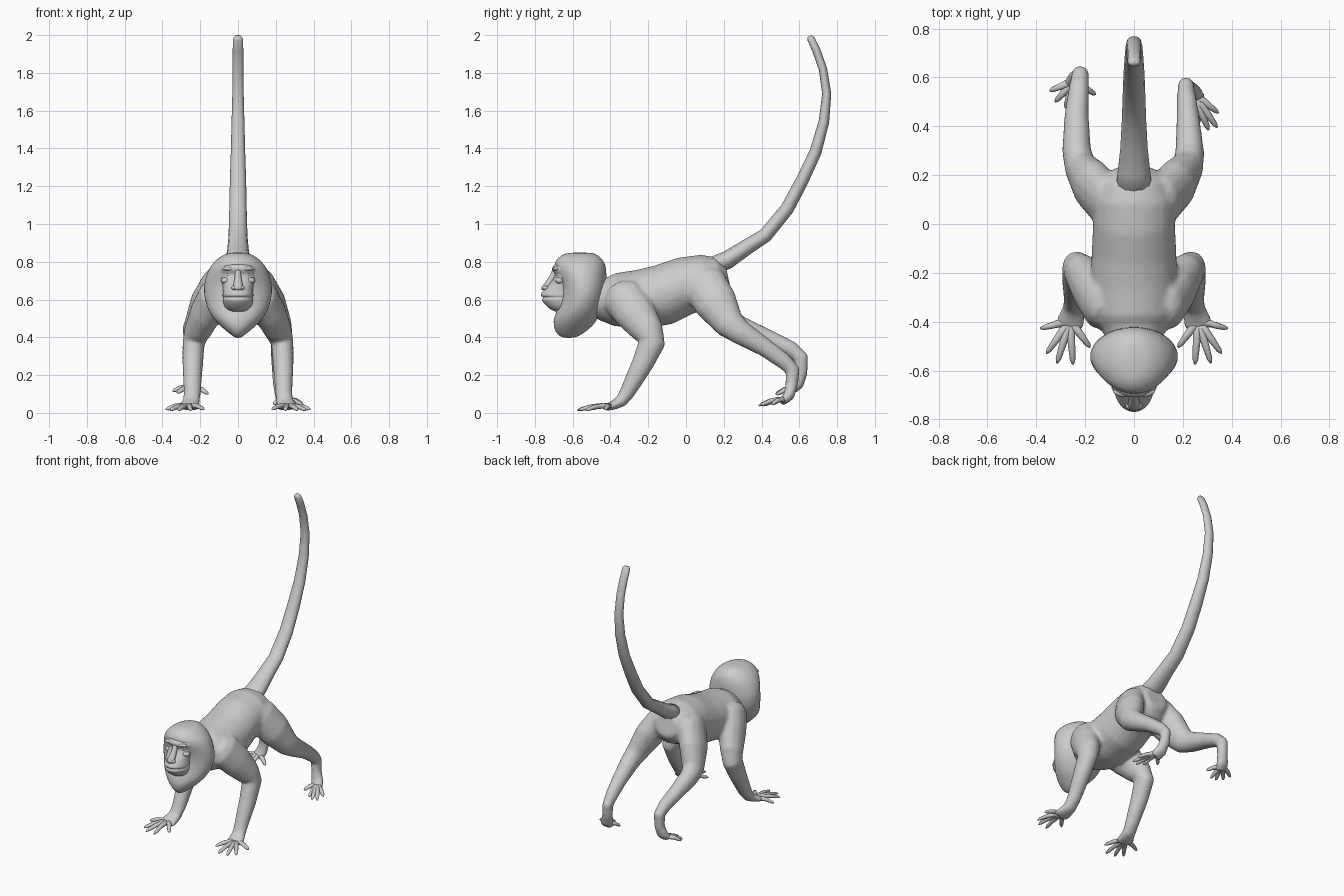
import bpy, bmesh, math
from mathutils import Vector

X = Vector((1, 0, 0))


def loft(bm, rows, sides=14, level=False, mirror=1):
    """Skin elliptical rings; each row is x, y, z, half-width, half-thickness."""
    pts = [Vector((r[0] * mirror, r[1], r[2])) for r in rows]
    rings = []
    for i, (p, r) in enumerate(zip(pts, rows)):
        t = (pts[min(i + 1, len(pts) - 1)] - pts[max(i - 1, 0)]).normalized()
        if level:
            t = Vector((0, 0, 1))
        w = (X - t * t.dot(X)).normalized()
        h = t.cross(w)
        rings.append([bm.verts.new(p + w * r[3] * math.cos(a) + h * r[4] * math.sin(a))
                      for a in (2 * math.pi * k / sides for k in range(sides))])
    for a, b in zip(rings, rings[1:]):
        for k in range(sides):
            n = (k + 1) % sides
            bm.faces.new((a[k], a[n], b[n], b[k]))
    bm.faces.new(rings[0][::-1])
    bm.faces.new(rings[-1])


def finish(bm, name):
    bmesh.ops.recalc_face_normals(bm, faces=bm.faces)
    me = bpy.data.meshes.new(name)
    bm.to_mesh(me)
    bm.free()
    for p in me.polygons:
        p.use_smooth = True
    ob = bpy.data.objects.new(name, me)
    bpy.context.collection.objects.link(ob)
    return ob


def subdivide(ob, n=1):
    ob.modifiers.new("soften", 'SUBSURF').levels = n
    ob.modifiers["soften"].render_levels = n


def ball(bm, c, s):
    g = bmesh.ops.create_uvsphere(bm, u_segments=14, v_segments=8, radius=1)
    for v in g["verts"]:
        v.co = Vector([c[i] + v.co[i] * s[i] for i in range(3)])


def digits(name, base, tips, mirror=1, lift=0.012):
    """Fan of tapering fingers from a palm point."""
    bm = bmesh.new()
    b = Vector(base)
    for t in tips:
        t = Vector(t)
        rows = []
        for f, r in ((0, .017), (.3, .017), (.6, .0145), (.9, .011), (1, .004)):
            p = b.lerp(t, f)
            p.z += lift * math.sin(math.pi * f)
            d = (t - b).normalized()
            k = max(.5, math.sqrt(1 - d.x * d.x))
            rows.append((*p, r, r * .85))
        loft(bm, rows, 8, mirror=mirror)
    return finish(bm, name)


# Torso and limbs, fused into one skin
bm = bmesh.new()
loft(bm, [(0, -.52, .63, .08, .09), (0, -.44, .605, .13, .115), (0, -.38, .60, .165, .14),
          (0, -.25, .60, .178, .157), (0, -.12, .625, .174, .162), (0, 0, .675, .168, .153),
          (0, .1, .692, .17, .147), (0, .18, .70, .14, .125), (0, .225, .71, .08, .075)], 24)
for s in (1, -1):
    # front leg
    loft(bm, [(.10, -.37, .66, .07, .06), (.12, -.34, .62, .09, .115), (.17, -.27, .53, .085, .11),
              (.215, -.20, .43, .072, .085), (.235, -.18, .37, .06, .072), (.24, -.235, .25, .055, .058),
              (.242, -.31, .11, .046, .042), (.247, -.345, .06, .046, .033),
              (.257, -.39, .038, .06, .024), (.267, -.425, .028, .06, .018)], mirror=s)
# right and left back legs, stepping differently
thigh = [(.09, .06, .74, .06, .06), (.11, .09, .69, .08, .12), (.17, .16, .58, .085, .115),
         (.22, .235, .465, .066, .08)]
loft(bm, thigh + [(.228, .29, .425, .06, .066), (.222, .42, .345, .049, .05), (.215, .52, .272, .04, .044),
                  (.212, .565, .225, .034, .04), (.218, .56, .15, .034, .034),
                  (.235, .545, .09, .042, .03), (.255, .51, .058, .045, .022)])
loft(bm, thigh + [(.235, .30, .44, .06, .066), (.235, .45, .385, .05, .05), (.225, .56, .335, .042, .044),
                  (.22, .61, .29, .036, .042), (.222, .61, .21, .034, .034),
                  (.235, .595, .15, .042, .03), (.25, .565, .12, .045, .022)], mirror=-1)
body = finish(bm, "body_and_legs")
rm = body.modifiers.new("fuse", 'REMESH')
rm.mode = 'VOXEL'
rm.voxel_size = .011
rm.use_smooth_shade = True
sm = body.modifiers.new("soften", 'SMOOTH')
sm.factor, sm.iterations = .5, 8

# Fingers and toes
hand_tips = [(.18, -.505, .018), (.25, -.575, .014), (.315, -.57, .014), (.358, -.53, .014), (.383, -.428, .018)]
for s, side in ((1, "right"), (-1, "left")):
    digits("fingers_" + side, (.262, -.395, .033), hand_tips, s)
digits("toes_right", (.245, .53, .07), [(.345, .455, .045), (.34, .395, .04), (.305, .385, .038),
                                       (.265, .41, .038), (.19, .46, .045)])
digits("toes_left", (.245, .585, .13), [(.345, .545, .115), (.322, .50, .105), (.28, .475, .10),
                                       (.235, .48, .095), (.158, .53, .10)], -1)

# Long upright tail
bm = bmesh.new()
loft(bm, [(0, .10, .76, .08, .05), (0, .22, .81, .066, .048), (0, .31, .87, .056, .042),
          (0, .42, .94, .05, .038), (0, .535, 1.08, .046, .036), (0, .615, 1.23, .043, .034),
          (0, .685, 1.38, .038, .032), (0, .73, 1.54, .034, .028), (0, .745, 1.69, .03, .024),
          (0, .725, 1.82, .029, .022), (0, .69, 1.92, .028, .022), (0, .662, 1.98, .027, .02),
          (0, .655, 1.995, .016, .012)], 12)
finish(bm, "tail")


def stack(bm, rows, sides):
    """Level rings: z, front y, back y, half-width."""
    loft(bm, [(0, (f + b) / 2, z, w, (b - f) / 2) for z, f, b, w in rows], sides, True)


# Hood of fur with pointed beard
bm = bmesh.new()
stack(bm, [(.396, -.65, -.59, .012), (.415, -.685, -.55, .04), (.46, -.705, -.49, .095),
           (.51, -.70, -.46, .14), (.56, -.675, -.44, .168), (.63, -.66, -.42, .184),
           (.70, -.665, -.42, .18), (.76, -.695, -.42, .158), (.80, -.70, -.43, .13),
           (.835, -.665, -.46, .085), (.85, -.62, -.50, .04)], 24)
subdivide(finish(bm, "head_fur"))

# Face with brow, muzzle, parted lips and chin
bm = bmesh.new()
stack(bm, [(.80, -.68, -.56, .07), (.775, -.71, -.56, .098), (.755, -.712, -.56, .104),
           (.735, -.69, -.56, .10), (.71, -.70, -.56, .094), (.68, -.728, -.56, .082),
           (.65, -.755, -.56, .079), (.628, -.772, -.56, .082), (.618, -.77, -.56, .083),
           (.611, -.752, -.56, .076), (.604, -.766, -.56, .083), (.59, -.762, -.56, .08),
           (.565, -.74, -.56, .074), (.545, -.715, -.56, .062), (.53, -.68, -.58, .04)], 24)
subdivide(finish(bm, "face"))

# Nose
bm = bmesh.new()
loft(bm, [(0, -.685, .775, .014, .015), (0, -.70, .73, .016, .02), (0, -.725, .69, .022, .022),
          (0, -.745, .665, .028, .02), (0, -.752, .65, .018, .012)], 12, True)
for s in (1, -1):
    ball(bm, (s * .02, -.745, .662), (.015, .014, .012))
finish(bm, "nose")

# Eyes under a brow ridge, and cheekbones
bm = bmesh.new()
for s in (1, -1):
    ball(bm, (s * .045, -.672, .733), (.022, .016, .014))
finish(bm, "eyes")
bm = bmesh.new()
for s in (1, -1):
    ball(bm, (s * .045, -.685, .763), (.04, .022, .011))
    ball(bm, (s * .062, -.668, .70), (.03, .025, .018))
finish(bm, "brows_and_cheeks")
